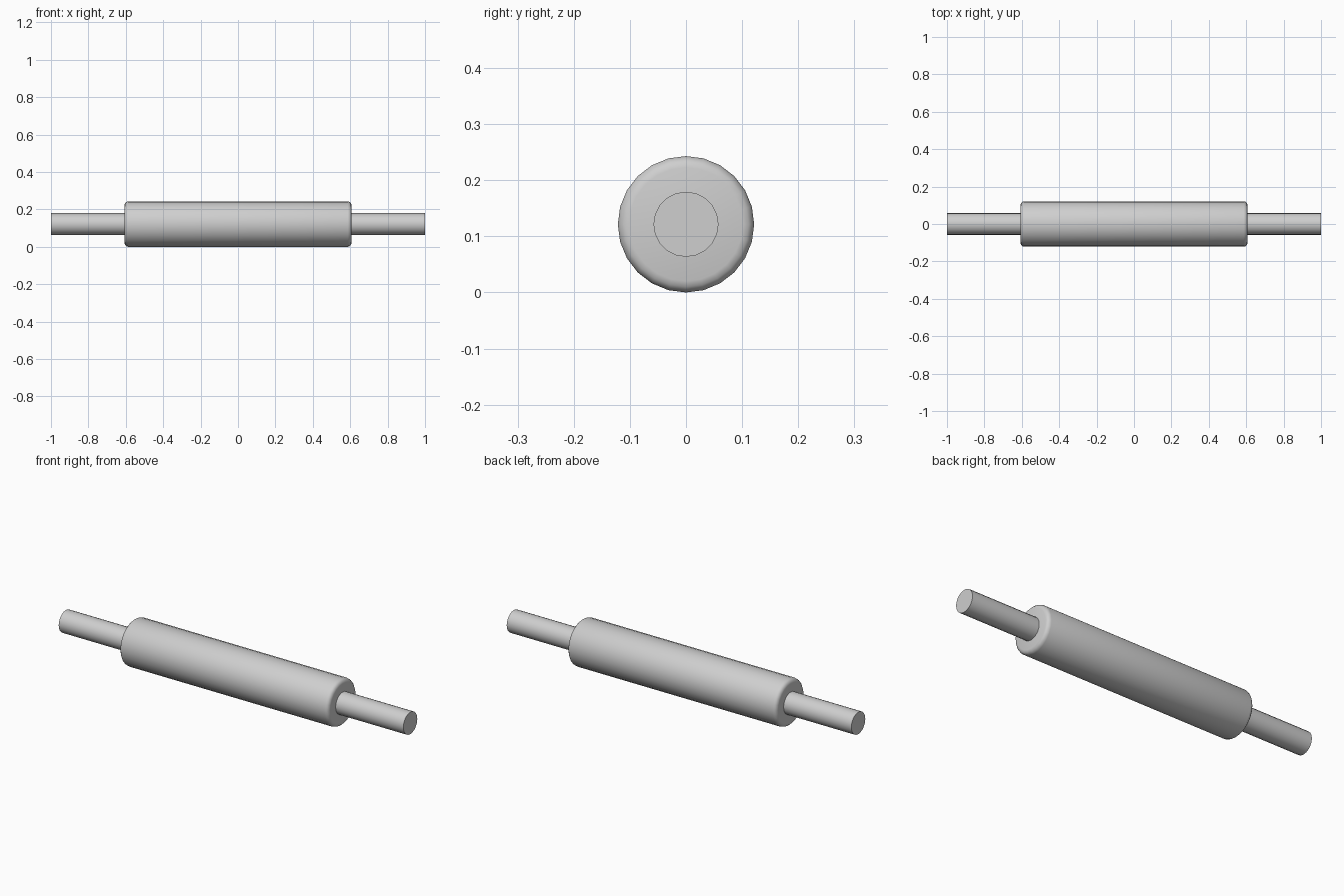
import bpy, math

if "Cube" in bpy.data.objects:
    bpy.data.objects.remove(bpy.data.objects["Cube"])

R = 0.1215       # barrel radius, also height of the axis
HALF = 0.607     # half length of barrel
SIDES = 24

mat = bpy.data.materials.new("light grey")
mat.diffuse_color = (0.62, 0.62, 0.62, 1)
mat.use_nodes = True
mat.node_tree.nodes["Principled BSDF"].inputs["Base Color"].default_value = mat.diffuse_color


def rod(name, radius, length, x, sides):
    bpy.ops.mesh.primitive_cylinder_add(
        vertices=sides, radius=radius, depth=length,
        location=(x, 0, R), rotation=(0, math.pi / 2, 0))
    ob = bpy.context.object
    ob.name = name
    ob.data.materials.append(mat)
    return ob


# Barrel with softly rounded rims
barrel = rod("barrel", R, 2 * HALF, 0, SIDES)
bevel = barrel.modifiers.new("rounded rims", 'BEVEL')
bevel.width = 0.02
bevel.segments = 3
bevel.limit_method = 'ANGLE'
bevel.angle_limit = math.radians(50)
bpy.ops.object.modifier_apply(modifier=bevel.name)
bpy.ops.object.shade_smooth_by_angle(angle=math.radians(40))

# Handles, slightly sunk into the barrel ends
for side, name in ((-1, "left_handle"), (1, "right_handle")):
    inner = HALF - 0.02
    rod(name, 0.058, 1 - inner, side * (1 + inner) / 2, 20)
    bpy.ops.object.shade_smooth_by_angle(angle=math.radians(40))
